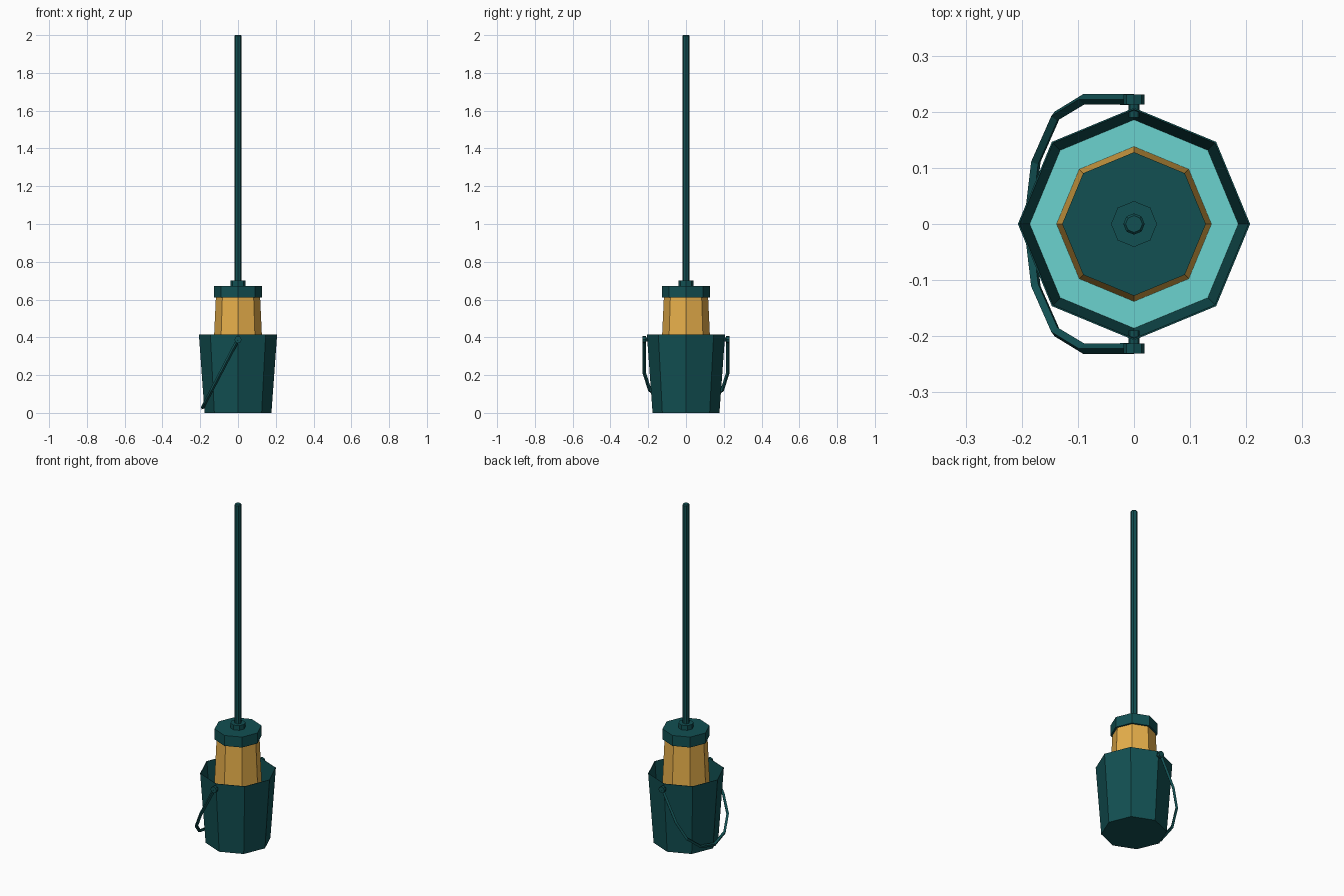
import bpy, bmesh
from math import cos, sin, pi, radians
from mathutils import Vector

if "Cube" in bpy.data.objects:
    bpy.data.objects.remove(bpy.data.objects["Cube"])


def material(name, rgb):
    m = bpy.data.materials.new(name)
    m.diffuse_color = (*rgb, 1)
    m.use_nodes = True
    m.node_tree.nodes["Principled BSDF"].inputs["Base Color"].default_value = m.diffuse_color
    return m


TEAL = material("dark_teal", (0.006, 0.08, 0.085))
WATER = material("water_blue", (0.145, 0.65, 0.62))
STRAW = material("mop_yellow", (0.80, 0.43, 0.07))


def lathe(name, profile, mat, sides=8, axis="Z", at=(0, 0, 0), cap_top=True, cap_bottom=True):
    """Stack polygon rings from (radius, height) pairs, corners on the axes."""
    bm = bmesh.new()
    rings = []
    for r, h in profile:
        ring = []
        for i in range(sides):
            a = 2 * pi * i / sides
            c, s = r * cos(a), r * sin(a)
            p = (c, s, h) if axis == "Z" else (c, h, s)
            ring.append(bm.verts.new(Vector(p) + Vector(at)))
        rings.append(ring)
    for lo, hi in zip(rings, rings[1:]):
        for i in range(sides):
            j = (i + 1) % sides
            bm.faces.new((lo[i], lo[j], hi[j], hi[i]))
    if cap_bottom:
        bm.faces.new(rings[0][::-1])
    if cap_top:
        bm.faces.new(rings[-1])
    bmesh.ops.recalc_face_normals(bm, faces=bm.faces)
    me = bpy.data.meshes.new(name)
    bm.to_mesh(me)
    bm.free()
    me.materials.append(mat)
    ob = bpy.data.objects.new(name, me)
    bpy.context.collection.objects.link(ob)
    return ob


# Bucket: tapered octagonal shell with a thin lip
lathe("bucket", [(0.177, 0), (0.207, 0.415), (0.204, 0.415), (0.176, 0.02)], TEAL)

# Water filling the lower part of the bucket
lathe("water", [(0.175, 0.021), (0.187, 0.16)], WATER)

# Mop head, cap, collar and pole
lathe("mop_head", [(0.143, 0.05), (0.117, 0.615)], STRAW)
lathe("mop_cap", [(0.128, 0.61), (0.128, 0.672)], TEAL)
lathe("pole_collar", [(0.041, 0.67), (0.041, 0.70)], TEAL)
lathe("pole", [(0.019, 0.69), (0.019, 1.995), (0.015, 2.0)], TEAL)

# Pivot pins and hubs on both sides of the bucket
for label, s in (("front", -1), ("back", 1)):
    lathe(label + "_pin", [(0.010, s * 0.19), (0.010, s * 0.222)], TEAL, axis="Y", at=(0, 0, 0.388))
    lathe(label + "_hub", [(0.019, s * 0.213), (0.019, s * 0.231)], TEAL, axis="Y", at=(0, 0, 0.388))

# Bail handle: straight arms joined by a half circle, hanging against the bucket
half = [(0, 0.222)] + [(-0.09 - 0.098 * sin(radians(a)), 0.222 * cos(radians(a)))
                       for a in (0, 30, 60, 90)]
path = half + [(x, -y) for x, y in half[-2::-1]]
curve = bpy.data.curves.new("handle", "CURVE")
curve.dimensions = "3D"
curve.bevel_depth = 0.0095
curve.bevel_resolution = 0
curve.use_fill_caps = True
spline = curve.splines.new("POLY")
spline.points.add(len(path) - 1)
for point, (x, y) in zip(spline.points, path):
    point.co = (x, y, 0.388 + 1.92 * x, 1)
    point.radius = 1
spline.use_smooth = False
curve.materials.append(TEAL)
bpy.context.collection.objects.link(bpy.data.objects.new("handle", curve))
